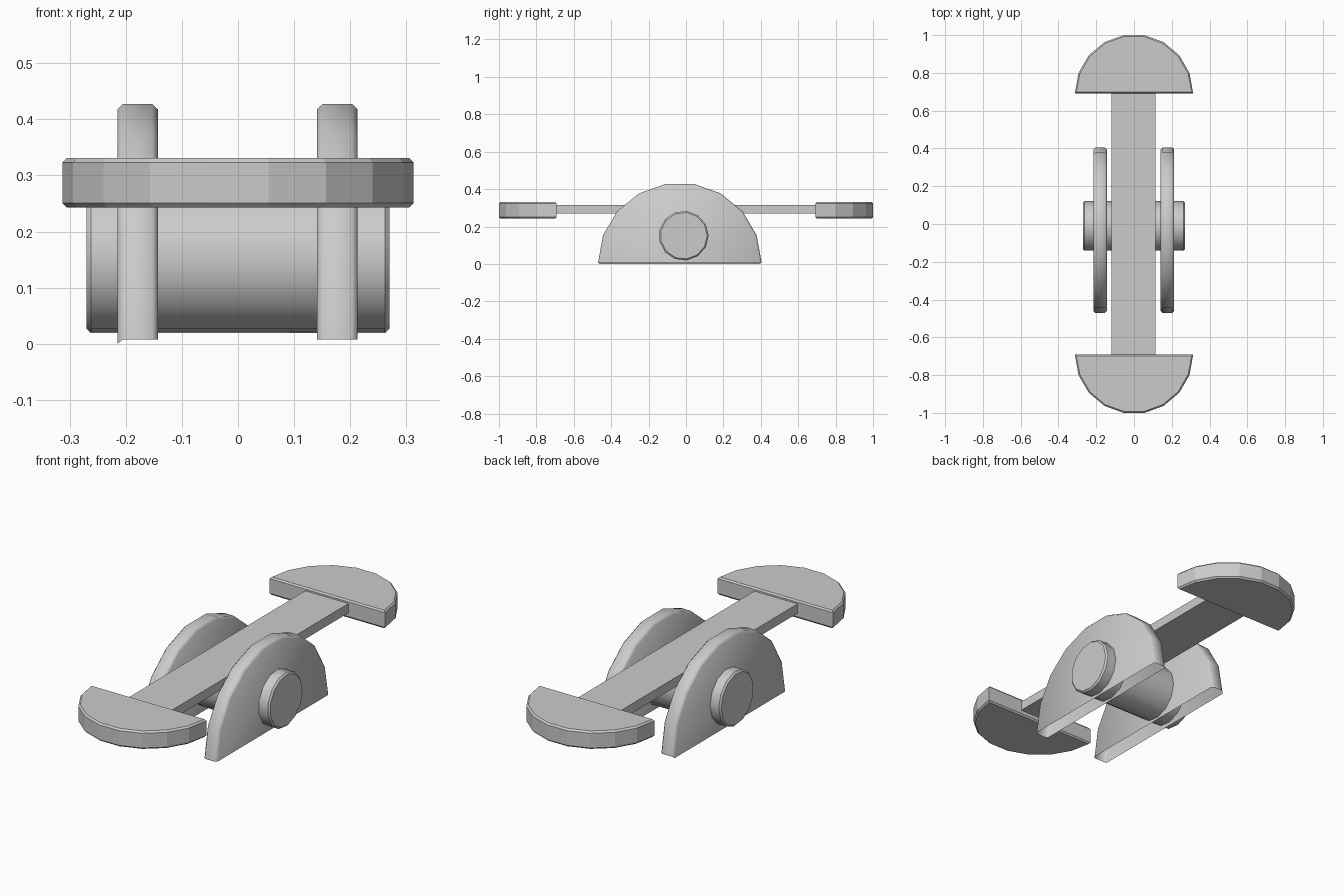
import bpy
import bmesh
from math import cos, sin, pi, radians
from mathutils import Matrix, Vector

cube = bpy.data.objects.get("Cube")
if cube:
    bpy.data.objects.remove(cube, do_unlink=True)

grey = bpy.data.materials.new("plain_grey")
grey.use_nodes = True
colour = (0.6, 0.6, 0.6, 1)
grey.diffuse_color = colour
grey.node_tree.nodes["Principled BSDF"].inputs["Base Color"].default_value = colour


def finish(name, bm, matrix, smooth_angle):
    """Turn a bmesh into a placed, shaded object."""
    bm.transform(matrix)
    bmesh.ops.recalc_face_normals(bm, faces=bm.faces)
    mesh = bpy.data.meshes.new(name)
    bm.to_mesh(mesh)
    bm.free()
    mesh.materials.append(grey)
    obj = bpy.data.objects.new(name, mesh)
    bpy.context.collection.objects.link(obj)
    bpy.ops.object.select_all(action="DESELECT")
    obj.select_set(True)
    bpy.context.view_layer.objects.active = obj
    if smooth_angle:
        bpy.ops.object.shade_smooth_by_angle(angle=radians(smooth_angle))
    return obj


def round_slab(radius, half_thick, bevel, steps, sweep, flat_bevel=0, closed=True):
    """Chamfered slab along local z; outline is an arc of the given sweep."""
    bm = bmesh.new()
    full = sweep > 1.5 * pi
    count = steps if full else steps + 1
    rings = []
    for inset, z in ((bevel, -half_thick), (0, bevel - half_thick),
                     (0, half_thick - bevel), (bevel, half_thick)):
        r = radius - inset
        base = flat_bevel if inset else 0
        rings.append([bm.verts.new((r * cos(sweep * i / steps),
                                    max(base, r * sin(sweep * i / steps)) if not full
                                    else r * sin(sweep * i / steps), z))
                      for i in range(count)])
    for low, high in zip(rings, rings[1:]):
        for i in range(count if full else count - 1):
            j = (i + 1) % count
            bm.faces.new((low[i], low[j], high[j], high[i]))
        if not full and closed:
            bm.faces.new((low[0], high[0], high[-1], low[-1]))
    bm.faces.new(rings[0])
    bm.faces.new(rings[-1])
    return bm


# Seats: half discs at both ends of the plank
for name, side in (("front_seat", -1), ("back_seat", 1)):
    bm = round_slab(0.313, 0.044, 0.008, 9, pi, flat_bevel=0.006)
    turn = Matrix.Rotation(0 if side > 0 else pi, 4, "Z")
    finish(name, bm, Matrix.Translation((0, side * 0.692, 0.287)) @ turn, 0)

# Plank joining the seats
bm = bmesh.new()
bmesh.ops.create_cube(bm, size=1)
finish("plank", bm, Matrix.Translation((-0.003, 0, 0.292))
       @ Matrix.Diagonal((0.234, 1.39, 0.046, 1)), 0)

# Supports: half discs standing upright, open underneath
upright = Matrix(((0, 0, 1, 0), (1, 0, 0, 0), (0, 1, 0, 0), (0, 0, 0, 1)))
for name, x in (("right_support", -0.179), ("left_support", 0.177)):
    bm = round_slab(0.437, 0.036, 0.01, 9, pi, closed=False)
    place = Matrix.Translation((x, -0.033, 0.008)) @ Matrix.Diagonal((1, 1, 0.975, 1)) @ upright
    obj = finish(name, bm, place, 50)
    if x < 0:  # small lip under the outer face
        for v in obj.data.vertices:
            if v.co.z < 0.01 and v.co.x < -0.214:
                v.co.z = 0

# Axle through both supports
bm = round_slab(0.133, 0.27, 0.008, 13, 2 * pi)
finish("axle", bm, Matrix.Translation((0, -0.012, 0.151)) @ upright, 35)
